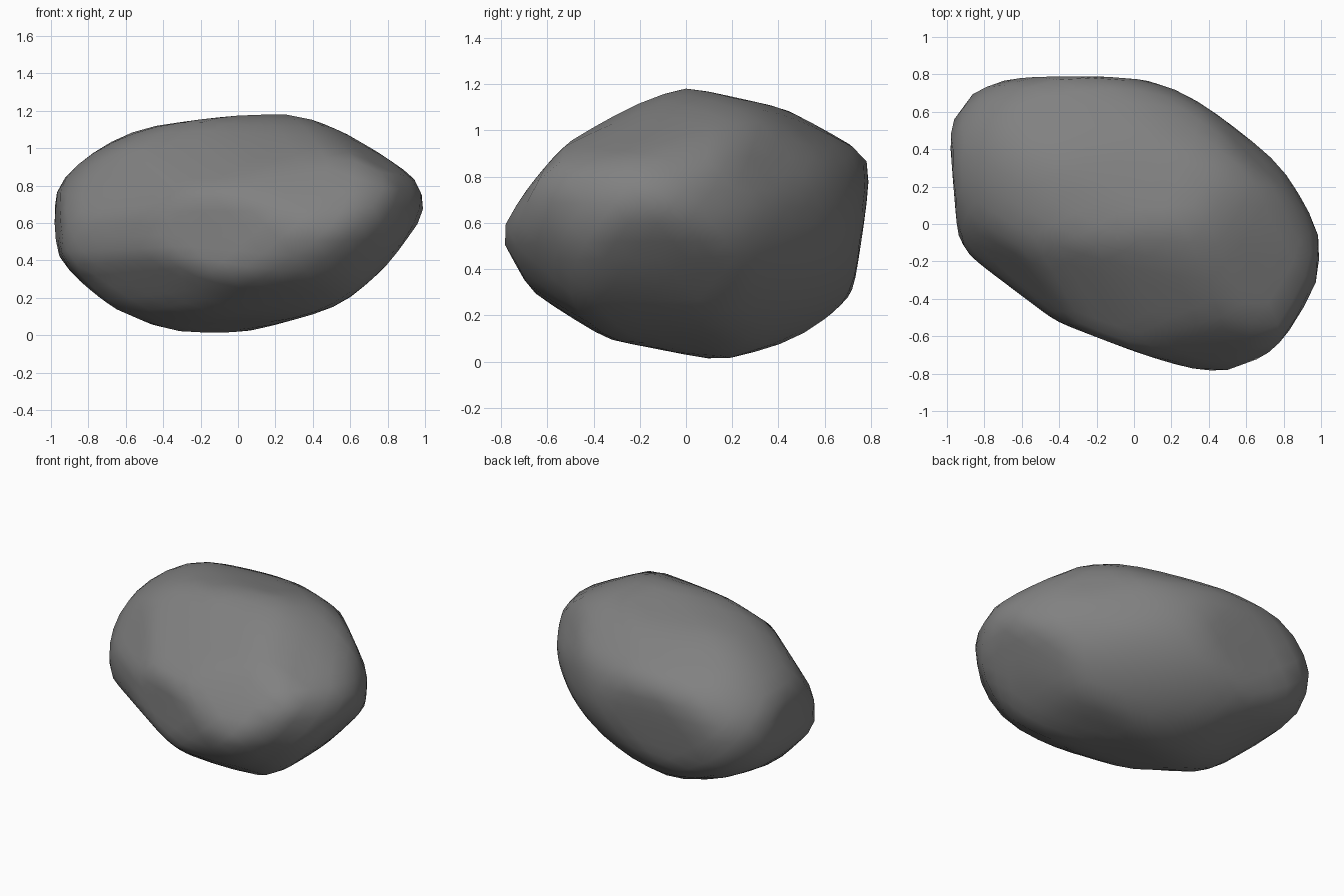
import bpy
import bmesh
from math import cos, sin, radians
from mathutils import Matrix, Vector

cube = bpy.data.objects.get("Cube")
if cube:
    bpy.data.objects.remove(cube, do_unlink=True)

# Convex profiles of the boulder; the first three lie on the main axes
FRONT = [(-1, .8), (-.97, .93), (-.52, 1.11), (-.02, 1.18), (.29, 1.19), (.55, 1.1),
         (.95, .86), (1, .75), (1, .65), (.8, .37), (.63, .21), (.47, .13), (.07, .02),
         (-.13, 0), (-.4, .03), (-.71, .16), (-.89, .32), (-1, .48)]
SIDE = [(-.81, .55), (-.69, .75), (-.49, .98), (-.21, 1.12), (0, 1.19), (.45, 1.09),
        (.8, .9), (.8, .79), (.72, .27), (.69, .19), (.59, .12), (.15, 0),
        (-.41, .11), (-.67, .3)]
TOP = [(-1, .59), (-.9, .74), (-.65, .8), (-.33, .81), (-.05, .8), (.24, .74),
       (.4, .63), (.83, .29), (.89, .18), (1, -.04), (1, -.27), (.83, -.6),
       (.64, -.76), (.44, -.81), (.07, -.71), (-.42, -.52), (-.91, -.15), (-.94, -.1)]

# Diagonal profiles, measured from the centre
FRONT_DIAGONAL = [(-.6, .65), (-.41, .7), (-.15, .7), (.24, .62), (.41, .55),
                  (.65, .39), (.84, -.03), (.83, -.21), (.55, -.47), (.31, -.62),
                  (.15, -.68), (.01, -.65), (-.35, -.51), (-.46, -.43), (-.84, .01),
                  (-.83, .23), (-.73, .47)]
BACK_DIAGONAL = [(-.65, .54), (-.36, .62), (-.19, .65), (.03, .57), (.27, .47),
                 (.55, .29), (.66, .12), (.83, -.15), (.84, -.33), (.58, -.57),
                 (.48, -.61), (.21, -.68), (-.2, -.68), (-.33, -.61), (-.53, -.44),
                 (-.69, -.29), (-.83, .08), (-.84, .17), (-.79, .39)]
LOW_DIAGONAL = [(-.87, .45), (-.37, .65), (-.2, .67), (.12, .67), (.73, .48),
                (1.01, .32), (1.16, .18), (1.15, .05), (1.06, -.21), (.94, -.37),
                (.55, -.6), (-.09, -.61), (-.5, -.48), (-.75, -.37), (-.86, -.26),
                (-.98, -.06), (-1.03, .15), (-.94, .35)]

MIDDLE = .595
SHARPNESS = 80
FULLNESS = 1.05

# Tilted ellipsoid that rounds the corners between the profiles
SPREAD = Matrix(((1, -.28, .05), (-.28, .656, .03), (.05, .03, .354))).inverted()


def profile_planes(points, turn, tilt, lift=0):
    """Planes along a profile, scaled so that plane.dot(p) = 1 on the surface."""
    turn, tilt = radians(turn), radians(tilt)
    across = Vector((-sin(turn), cos(turn), 0))
    up = Vector((-cos(turn) * sin(tilt), -sin(turn) * sin(tilt), cos(tilt)))
    planes = []
    for (ax, ay), (bx, by) in zip(points, points[1:] + points[:1]):
        nx, ny = by - ay, ax - bx
        planes.append((across * nx + up * ny) / (nx * ax + ny * (ay - lift)))
    return planes


PLANES = (profile_planes(FRONT, -90, 0, MIDDLE)
          + profile_planes(SIDE, 0, 0, MIDDLE)
          + profile_planes(TOP, -90, 90)
          + profile_planes(FRONT_DIAGONAL, -55, 25)
          + profile_planes(BACK_DIAGONAL, 125, 25)
          + profile_planes(LOW_DIAGONAL, 55, -25))


def surface_point(direction):
    """Push a direction out to the softly blended surface."""
    limits = [direction.dot(SPREAD @ direction) ** .5 / FULLNESS]
    limits += [max(0, plane.dot(direction)) for plane in PLANES]
    peak = max(limits)
    blend = sum((v / peak) ** SHARPNESS for v in limits) ** (1 / SHARPNESS)
    return direction / (peak * blend)


# Boulder body
bm = bmesh.new()
bmesh.ops.create_icosphere(bm, subdivisions=4, radius=1)
for v in bm.verts:
    direction = Vector((v.co.x, v.co.y * .8, v.co.z * .6))
    v.co = surface_point(direction) + Vector((0, 0, MIDDLE))
bmesh.ops.recalc_face_normals(bm, faces=bm.faces)
for face in bm.faces:
    face.smooth = True

mesh = bpy.data.meshes.new("boulder")
bm.to_mesh(mesh)
bm.free()
boulder = bpy.data.objects.new("boulder", mesh)
bpy.context.collection.objects.link(boulder)

# Stone colour
stone = bpy.data.materials.new("dark grey stone")
stone.use_nodes = True
colour = (.22, .22, .22, 1)
stone.diffuse_color = colour
for node in stone.node_tree.nodes:
    if node.type == 'BSDF_PRINCIPLED':
        node.inputs["Base Color"].default_value = colour
        node.inputs["Roughness"].default_value = .9
mesh.materials.append(stone)
